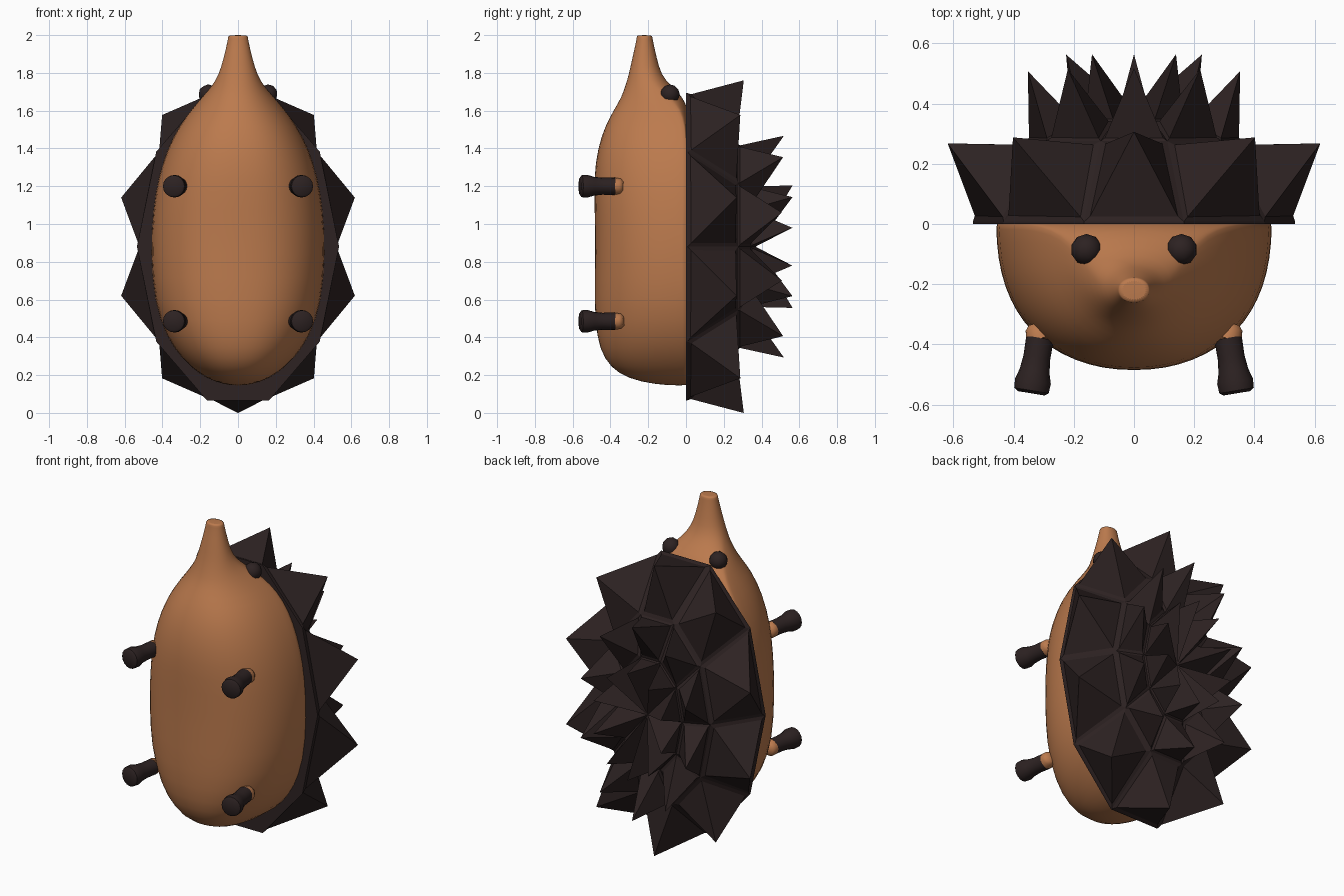
import bpy, bmesh, math
from mathutils import Vector, Matrix

if "Cube" in bpy.data.objects:
    bpy.data.objects.remove(bpy.data.objects["Cube"])


def material(name, rgb):
    m = bpy.data.materials.new(name)
    m.diffuse_color = (*rgb, 1)
    m.use_nodes = True
    m.node_tree.nodes["Principled BSDF"].inputs["Base Color"].default_value = m.diffuse_color
    return m


TAN = material("tan skin", (0.50, 0.195, 0.075))
DARK = material("dark brown", (0.026, 0.016, 0.016))


def finish(bm, name, mat, smooth=None):
    bmesh.ops.recalc_face_normals(bm, faces=bm.faces[:])
    me = bpy.data.meshes.new(name)
    bm.to_mesh(me)
    bm.free()
    ob = bpy.data.objects.new(name, me)
    bpy.context.collection.objects.link(ob)
    me.materials.append(mat)
    if smooth:
        bpy.ops.object.select_all(action='DESELECT')
        ob.select_set(True)
        bpy.context.view_layer.objects.active = ob
        bpy.ops.object.shade_smooth_by_angle(angle=math.radians(smooth))
    return ob


def loft(rings, cap=True):
    """Skin a list of closed point rings."""
    bm = bmesh.new()
    rows = [[bm.verts.new(p) for p in r] for r in rings]
    n = len(rows[0])
    for a, b in zip(rows, rows[1:]):
        for i in range(n):
            j = (i + 1) % n
            bm.faces.new((a[i], a[j], b[j], b[i]))
    if cap:
        bm.faces.new(rows[0][::-1])
        bm.faces.new(rows[-1])
    return bm


# Body and snout: height, half width, y centre, front depth, back depth, fullness
SECTIONS = [
    (0.145, 0.04, 0, 0.10, 0.01), (0.163, 0.12, 0, 0.24, 0.02),
    (0.205, 0.205, 0, 0.36, 0.02), (0.285, 0.297, 0, 0.437, 0.02),
    (0.40, 0.379, 0, 0.475, 0.02), (0.58, 0.445, 0, 0.489, 0.02),
    (0.85, 0.465, 0, 0.482, 0.02), (1.08, 0.452, 0, 0.486, 0.02),
    (1.25, 0.423, 0, 0.490, 0.02), (1.40, 0.375, 0, 0.470, 0.02),
    (1.52, 0.312, -0.01, 0.42, 0.03), (1.61, 0.245, -0.04, 0.34, 0.05),
    (1.67, 0.192, -0.10, 0.243, 0.085), (1.73, 0.138, -0.17, 0.152, 0.092),
    (1.79, 0.102, -0.217, 0.086, 0.085), (1.88, 0.075, -0.222, 0.062, 0.067),
    (1.97, 0.055, -0.22, 0.043, 0.045), (1.992, 0.052, -0.22, 0.041, 0.042),
    (2.0, 0.048, -0.22, 0.038, 0.038)]


def section(z, w, yc, front, back, n=32):
    p = 2.3 if z < 1.55 else 2.1
    pts = []
    for i in range(n):
        a = 2 * math.pi * i / n
        c, s = math.cos(a), math.sin(a)
        x = w * math.copysign(abs(c) ** (2 / p), c)
        y = (back if s > 0 else front) * math.copysign(abs(s) ** (2 / p), s)
        pts.append((x, yc + y, z))
    return pts


body = finish(loft([section(*s) for s in SECTIONS]), "body", TAN, 60)
sub = body.modifiers.new("round", 'SUBSURF')
sub.levels = sub.render_levels = 1

# Spiny back: low-poly dome whose faces are inset and pulled to points
RX, RZ, CZ, N = 0.535, 0.855, 0.88, 10


def dome_ring(f, y):
    return [(RX * f * math.cos(2 * math.pi * i / N), y,
             CZ + RZ * f * math.sin(2 * math.pi * i / N)) for i in range(N)]


bm = loft([dome_ring(1, 0), dome_ring(1, 0.008), dome_ring(0.67, 0.275), dome_ring(0.40, 0.34)])
bm.faces.ensure_lookup_table()
pole = bmesh.ops.poke(bm, faces=[bm.faces[-1]])
for v in pole["verts"]:
    v.co.y = 0.37
bmesh.ops.recalc_face_normals(bm, faces=bm.faces[:])
bands = []      # face, spike length, spread in x and z, inset, for the three bands
for f in bm.faces:
    y = f.calc_center_median().y
    if 0.1 < y < 0.2:
        bands.append((f, 0.232, 1.04, 1.045, 0.026))
    elif 0.3 < y < 0.33:
        bands.append((f, 0.22, 1.01, 1.18, 0.018))
    elif y > 0.33:
        bands.append((f, 0.215, 1.42, 1.37, 0.011))
for f, length, sx, sz, gap in bands:
    tip = f.calc_center_median() + f.normal * length
    tip.x *= sx
    tip.z = CZ + (tip.z - CZ) * sz
    bmesh.ops.inset_individual(bm, faces=[f], thickness=gap, depth=0.008)
    for v in bmesh.ops.poke(bm, faces=[f])["verts"]:
        v.co = tip
finish(bm, "spiny_back", DARK)


# Legs: turned dark foot plus a skin-coloured stub at its root
def turned(name, start, end, profile, mat):
    start, end = Vector(start), Vector(end)
    rot = (end - start).to_track_quat('Z', 'Y').to_matrix().to_4x4()
    place = Matrix.Translation(start) @ rot
    size = (end - start).length
    rings = [[place @ Vector((r * math.cos(a), r * math.sin(a), t * size))
              for a in (2 * math.pi * k / 16 for k in range(16))] for t, r in profile]
    finish(loft(rings), name, mat, 50)


for side, sx in (("right", 1), ("left", -1)):
    for part, z in (("front", 1.2), ("hind", 0.485)):
        turned(f"{part}_foot_{side}", (sx * 0.312, -0.378, z), (sx * 0.342, -0.562, z),
               [(0, 0.046), (0.35, 0.045), (0.6, 0.05), (0.78, 0.06), (0.95, 0.058), (1, 0.045)], DARK)
        turned(f"{part}_leg_{side}", (sx * 0.325, -0.33, z), (sx * 0.312, -0.38, z),
               [(0, 0.025), (0.3, 0.04), (1, 0.046)], TAN)
    # Eyes
    bm = bmesh.new()
    bmesh.ops.create_icosphere(bm, subdivisions=2, radius=0.052,
                               matrix=Matrix.Translation((sx * 0.158, -0.085, 1.687)))
    finish(bm, f"eye_{side}", DARK, 50)
